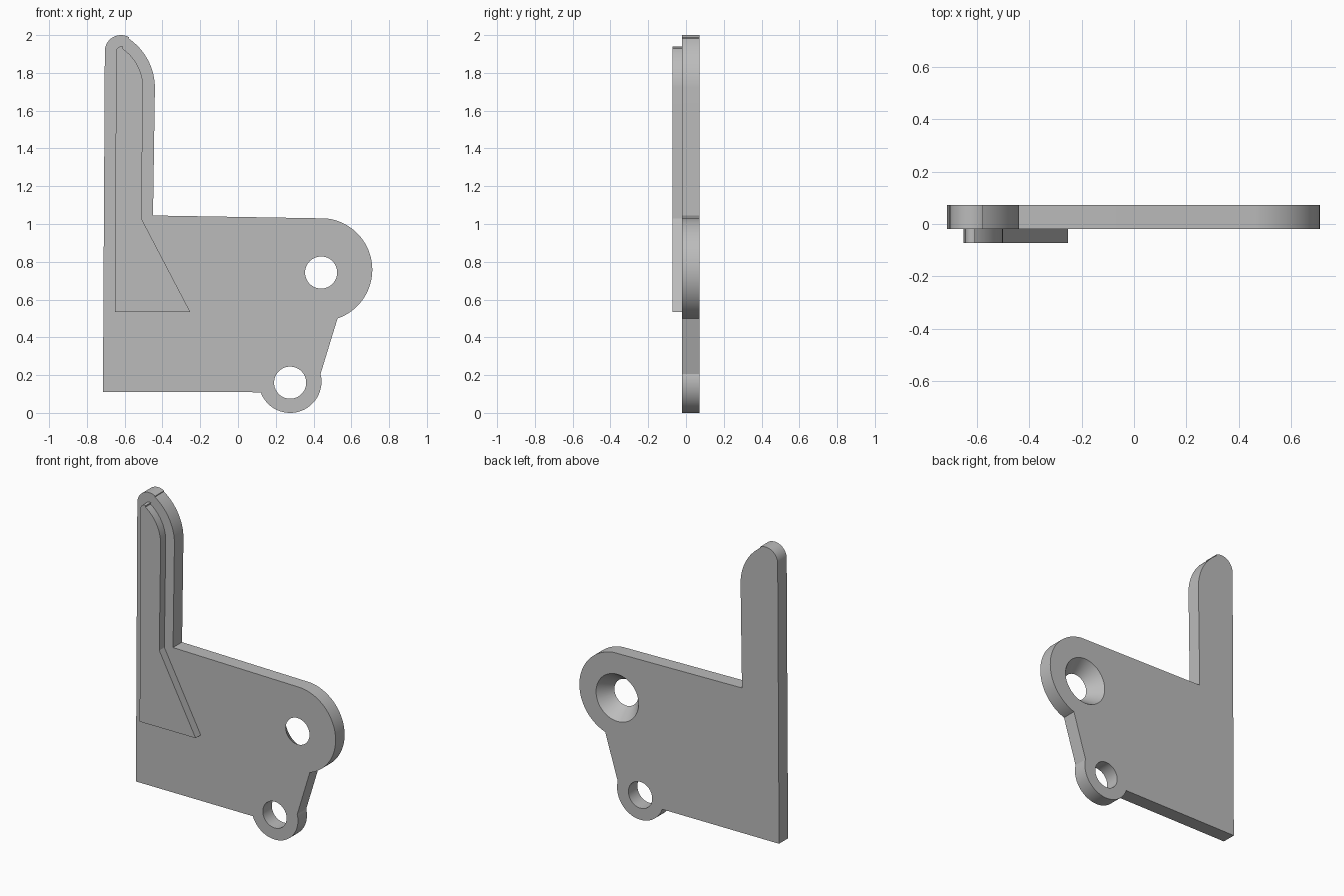
import bpy, bmesh
from math import cos, sin, radians, pi
from mathutils import Matrix

old = bpy.data.objects.get("Cube")
if old:
    bpy.data.objects.remove(old, do_unlink=True)

GREY = (0.5, 0.5, 0.5, 1)
grey = bpy.data.materials.new("plain grey")
grey.use_nodes = True
grey.diffuse_color = GREY
grey.node_tree.nodes["Principled BSDF"].inputs["Base Color"].default_value = GREY

FRONT, FACE, BACK = -0.072, -0.02, 0.072


def arc(cx, cz, r, start, end, steps=24):
    """Points along a circular arc in the xz plane, angles in degrees."""
    angles = [radians(start + (end - start) * i / steps) for i in range(steps + 1)]
    return [(cx + r * cos(a), cz + r * sin(a)) for a in angles]


def make_object(name, bm):
    mesh = bpy.data.meshes.new(name)
    bm.to_mesh(mesh)
    bm.free()
    obj = bpy.data.objects.new(name, mesh)
    bpy.context.collection.objects.link(obj)
    mesh.materials.append(grey)
    return obj


def slab(name, outline, y0, y1):
    """Extrude an xz outline between two depths."""
    bm = bmesh.new()
    face = bm.faces.new([bm.verts.new((x, y0, z)) for x, z in outline])
    side = bmesh.ops.extrude_face_region(bm, geom=[face])["geom"]
    verts = [v for v in side if isinstance(v, bmesh.types.BMVert)]
    bmesh.ops.translate(bm, verts=verts, vec=(0, y1 - y0, 0))
    bmesh.ops.recalc_face_normals(bm, faces=bm.faces)
    return make_object(name, bm)


def drill(target, x, z, r_front, r_back):
    """Cut a straight or tapered hole through the plate."""
    depth = BACK - FACE
    extra = (r_back - r_front) / 2
    bm = bmesh.new()
    bmesh.ops.create_cone(
        bm, cap_ends=True, segments=64, depth=depth * 2,
        radius1=r_front - extra, radius2=r_back + extra,
        matrix=Matrix.Translation((x, (FACE + BACK) / 2, z)) @ Matrix.Rotation(-pi / 2, 4, "X"))
    cutter = make_object("hole_cutter", bm)
    cutter.hide_render = True
    mod = target.modifiers.new("hole", "BOOLEAN")
    mod.operation = "DIFFERENCE"
    mod.solver = "EXACT"
    mod.object = cutter
    bpy.context.view_layer.objects.active = target
    bpy.ops.object.modifier_apply(modifier=mod.name)
    bpy.data.objects.remove(cutter, do_unlink=True)


# Flat plate with an upright arm and two rounded lugs
outline = [(-0.715, 0.11)]
outline += arc(-0.62, 1.915, 0.085, 180, 60)
outline += arc(-0.756, 1.72, 0.316, 56, 0)
outline += [(-0.45, 1.045)]
outline += arc(0.438, 0.758, 0.273, 84, -71, 48)
outline += arc(0.276, 0.166, 0.166, 14, -160, 48)
plate = slab("bracket_plate", outline, FACE, BACK)
drill(plate, 0.44, 0.743, 0.085, 0.152)   # countersunk from the back
drill(plate, 0.276, 0.16, 0.085, 0.085)

# Raised rib on the front of the arm, flaring into a triangular foot
rib_outline = [(-0.652, 0.533)]
rib_outline += arc(-0.618, 1.913, 0.027, 180, 70, 12)
rib_outline += arc(-0.756, 1.72, 0.254, 55, 0)
rib_outline += [(-0.512, 1.03), (-0.252, 0.533)]
rib = slab("stiffening_rib", rib_outline, FRONT, FACE)

for obj in (plate, rib):
    bpy.ops.object.select_all(action="DESELECT")
    obj.select_set(True)
    bpy.context.view_layer.objects.active = obj
    bpy.ops.object.shade_smooth_by_angle(angle=radians(25))
